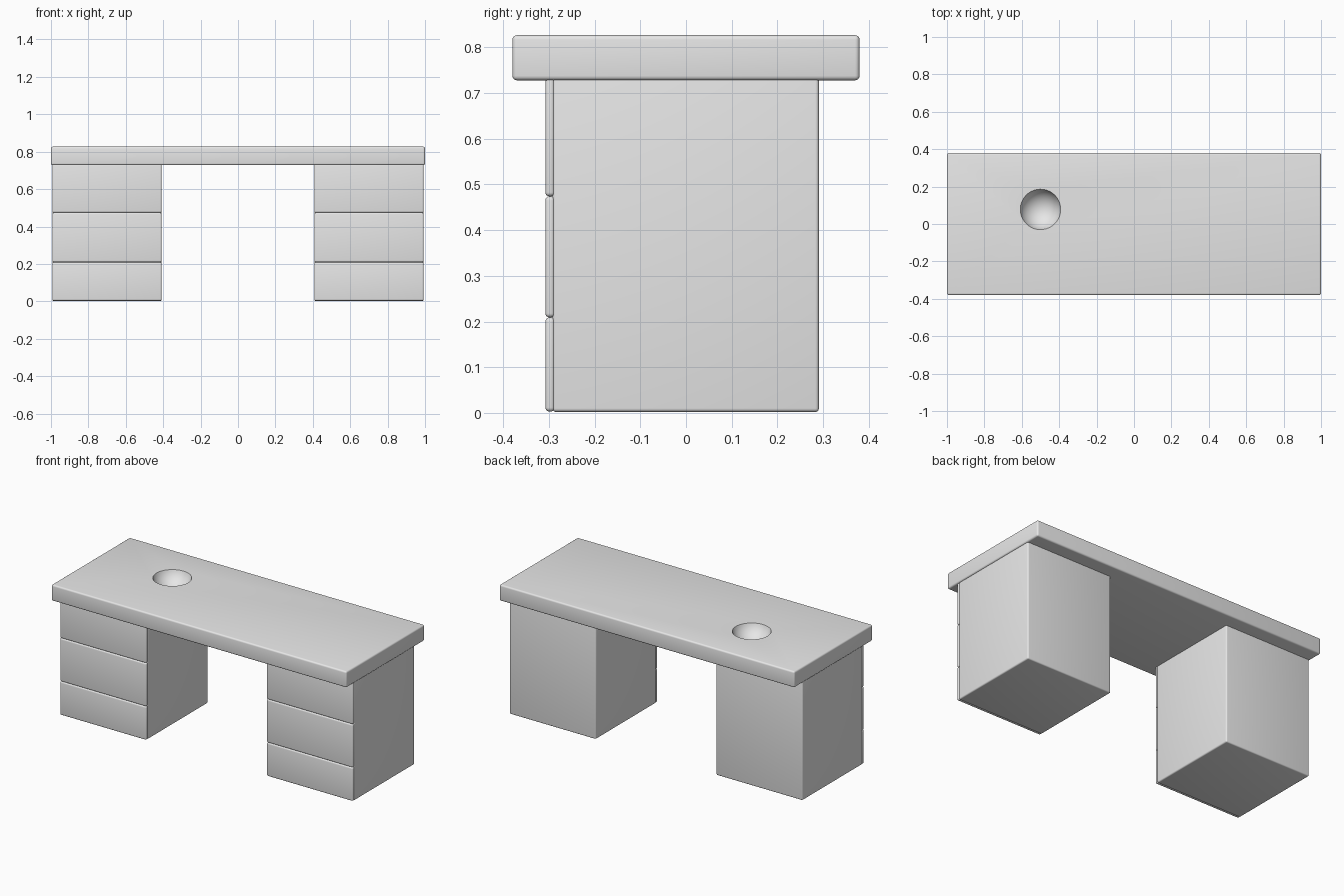
import bpy
import math

default = bpy.data.objects.get("Cube")
if default:
    bpy.data.objects.remove(default, do_unlink=True)

grey = bpy.data.materials.new("light grey")
grey.use_nodes = True
colour = (0.8, 0.8, 0.8, 1)
grey.diffuse_color = colour
grey.node_tree.nodes["Principled BSDF"].inputs["Base Color"].default_value = colour


def smooth(obj):
    bpy.ops.object.select_all(action='DESELECT')
    obj.select_set(True)
    bpy.context.view_layer.objects.active = obj
    bpy.ops.object.shade_smooth_by_angle(angle=math.radians(35))


def rounded_box(name, low, high, radius):
    """Box between two corners with rounded edges."""
    bpy.ops.mesh.primitive_cube_add(
        size=1, location=[(a + b) / 2 for a, b in zip(low, high)])
    obj = bpy.context.object
    obj.name = name
    obj.scale = [b - a for a, b in zip(low, high)]
    bpy.ops.object.transform_apply(location=False, rotation=False, scale=True)
    obj.data.materials.append(grey)
    bevel = obj.modifiers.new("rounded edges", 'BEVEL')
    bevel.width = radius
    bevel.segments = 4
    bpy.ops.object.modifier_apply(modifier=bevel.name)
    return obj


# Desk top with a shallow round bowl cut into it
top = rounded_box("desk_top", (-1, -0.38, 0.728), (1, 0.38, 0.827), 0.01)

rim, depth = 0.108, 0.08
radius = (rim ** 2 + depth ** 2) / (2 * depth)
bpy.ops.mesh.primitive_uv_sphere_add(
    segments=64, ring_count=32, radius=radius,
    location=(-0.5, 0.078, 0.827 - depth + radius))
cutter = bpy.context.object
cutter.name = "bowl_cutter"
cutter.data.materials.append(grey)
cutter.hide_render = True
cutter.hide_set(True)

cut = top.modifiers.new("bowl", 'BOOLEAN')
cut.operation = 'DIFFERENCE'
cut.solver = 'EXACT'
cut.object = cutter
bpy.context.view_layer.objects.active = top
bpy.ops.object.modifier_apply(modifier=cut.name)
bpy.data.objects.remove(cutter, do_unlink=True)
smooth(top)

# Two pedestals, each with three drawer fronts
drawers = {"lower": (0.003, 0.209), "middle": (0.209, 0.474), "upper": (0.474, 0.735)}
for side, sign in (("left", 1), ("right", -1)):
    x0, x1 = sorted((sign * 0.408, sign * 0.993))
    smooth(rounded_box(f"{side}_pedestal", (x0, -0.292, 0.002), (x1, 0.291, 0.737), 0.008))
    for level, (z0, z1) in drawers.items():
        smooth(rounded_box(f"{side}_{level}_drawer",
                           (x0, -0.308, z0), (x1, -0.287, z1), 0.009))
